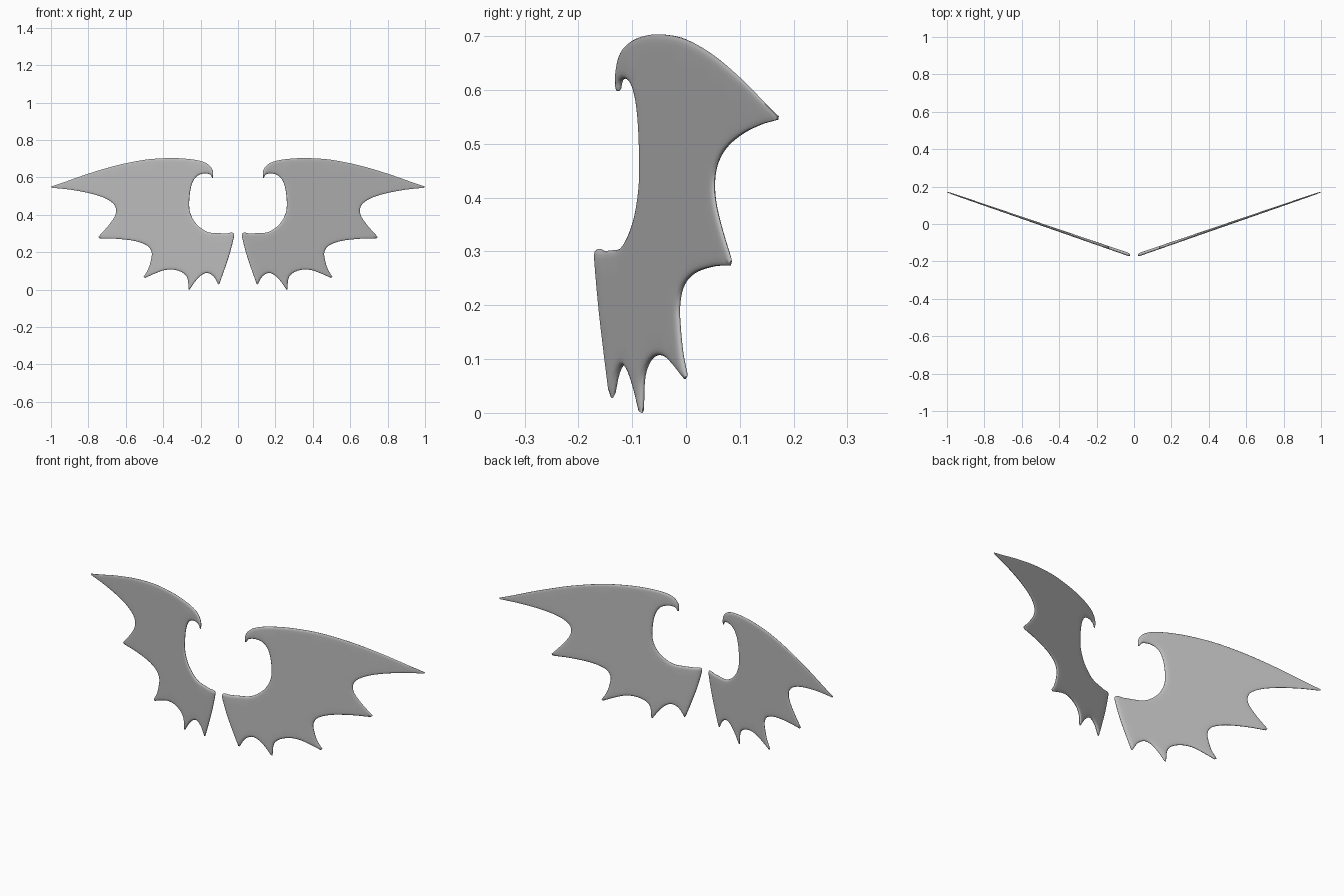
import bpy
import math
from mathutils import Vector
from mathutils.geometry import delaunay_2d_cdt

if "Cube" in bpy.data.objects:
    bpy.data.objects.remove(bpy.data.objects["Cube"])

# Wing outline (x, z) as smooth runs that meet at sharp corners
RUNS = [
    # hook and leading edge
    [(.133, .598), (.135, .637), (.16, .67), (.21, .69), (.29, .701), (.38, .703), (.5, .694),
     (.65, .664), (.8, .62), (.92, .578), (1.0, .551)],
    # trailing edge scallops
    [(.997, .545), (.9, .535), (.8, .517), (.72, .493), (.67, .463), (.652, .43), (.66, .39),
     (.695, .34), (.747, .282)],
    [(.74, .274), (.65, .272), (.55, .26), (.485, .235), (.462, .2), (.465, .16), (.48, .11), (.505, .068)],
    [(.497, .063), (.44, .088), (.39, .105), (.34, .106), (.295, .09), (.27, .06), (.264, .0)],
    [(.258, .002), (.228, .045), (.195, .078), (.163, .089), (.13, .07), (.105, .028)],
    # root edge and inner bay
    [(.1, .03), (.075, .1), (.045, .19), (.022, .28), (.023, .3), (.036, .305), (.06, .301), (.1, .302),
     (.15, .305), (.19, .323), (.23, .36), (.255, .41), (.261, .46), (.255, .53), (.24, .58),
     (.215, .61), (.18, .621), (.15, .616), (.138, .598)],
]


def smooth_run(points, steps=5):
    """Catmull-Rom curve through the points, ends included."""
    p = [Vector(q) for q in points]
    p = [2 * p[0] - p[1]] + p + [2 * p[-1] - p[-2]]
    out = []
    for a, b, c, d in zip(p, p[1:], p[2:], p[3:]):
        for i in range(steps):
            t = i / steps
            out.append(.5 * (2 * b + (c - a) * t + (2 * a - 5 * b + 4 * c - d) * t * t
                             + (3 * b - a - 3 * c + d) * t ** 3))
    return out + [p[-2]]


outline = [q for run in RUNS for q in smooth_run(run)][::-1]
N = len(outline)
segments = [(outline[i], outline[(i + 1) % N]) for i in range(N)]


def edge_distance(p):
    best = 9.0
    for a, b in segments:
        ab = b - a
        t = max(0, min(1, (p - a).dot(ab) / max(ab.length_squared, 1e-12)))
        best = min(best, (a + ab * t - p).length_squared)
    return math.sqrt(best)


# Inner points: rings that follow the rim, then a loose grid
ROUND = .016
inner = []
for d in (.003, .008, .016):
    for i in range(0, N):
        tangent = (outline[(i + 1) % N] - outline[i - 1]).normalized()
        q = outline[i] + Vector((-tangent.y, tangent.x)) * d
        if edge_distance(q) > d * .9:
            inner.append(q)
for i in range(34):
    for j in range(24):
        q = Vector((.02 + i * .03, .01 + j * .03))
        if edge_distance(q) > .028:
            inner.append(q)

flat, _, tris, *_ = delaunay_2d_cdt(outline + inner, [], [list(range(N))], 1, 1e-5)


def half_thickness(p):
    """Rounded rim, thinner towards the wing tip."""
    t = min(edge_distance(p) / ROUND, 1)
    full = .009 - .0055 * min(max(p.x, 0), 1)
    return .0015 + (full - .0015) * math.sqrt(1 - (1 - t) ** 2)


half = [half_thickness(p) for p in flat]

grey = bpy.data.materials.new("mid grey")
grey.diffuse_color = (.5, .5, .5, 1)
grey.use_nodes = True
grey.node_tree.nodes["Principled BSDF"].inputs["Base Color"].default_value = grey.diffuse_color


def build_wing(name, side):
    count = len(flat)
    verts = []
    for sign in (-1, 1):
        for p, h in zip(flat, half):
            verts.append((side * p.x, -.166 + .344 * (p.x - .02) + sign * h, p.y))
    # front skin, back skin and the narrow rim between them
    faces = [tuple(f) for f in tris] + [tuple(i + count for i in reversed(f)) for f in tris]
    directed = {(f[i], f[(i + 1) % len(f)]) for f in tris for i in range(len(f))}
    faces += [(b, a, a + count, b + count) for a, b in directed if (b, a) not in directed]
    if side < 0:
        faces = [f[::-1] for f in faces]
    used = sorted({i for f in faces for i in f})
    remap = {v: k for k, v in enumerate(used)}
    mesh = bpy.data.meshes.new(name)
    mesh.from_pydata([verts[i] for i in used], [], [[remap[i] for i in f] for f in faces])
    mesh.materials.append(grey)
    wing = bpy.data.objects.new(name, mesh)
    bpy.context.collection.objects.link(wing)
    bpy.ops.object.select_all(action='DESELECT')
    wing.select_set(True)
    bpy.context.view_layer.objects.active = wing
    bpy.ops.object.shade_smooth_by_angle(angle=math.radians(60))


build_wing("right_wing", 1)
build_wing("left_wing", -1)
